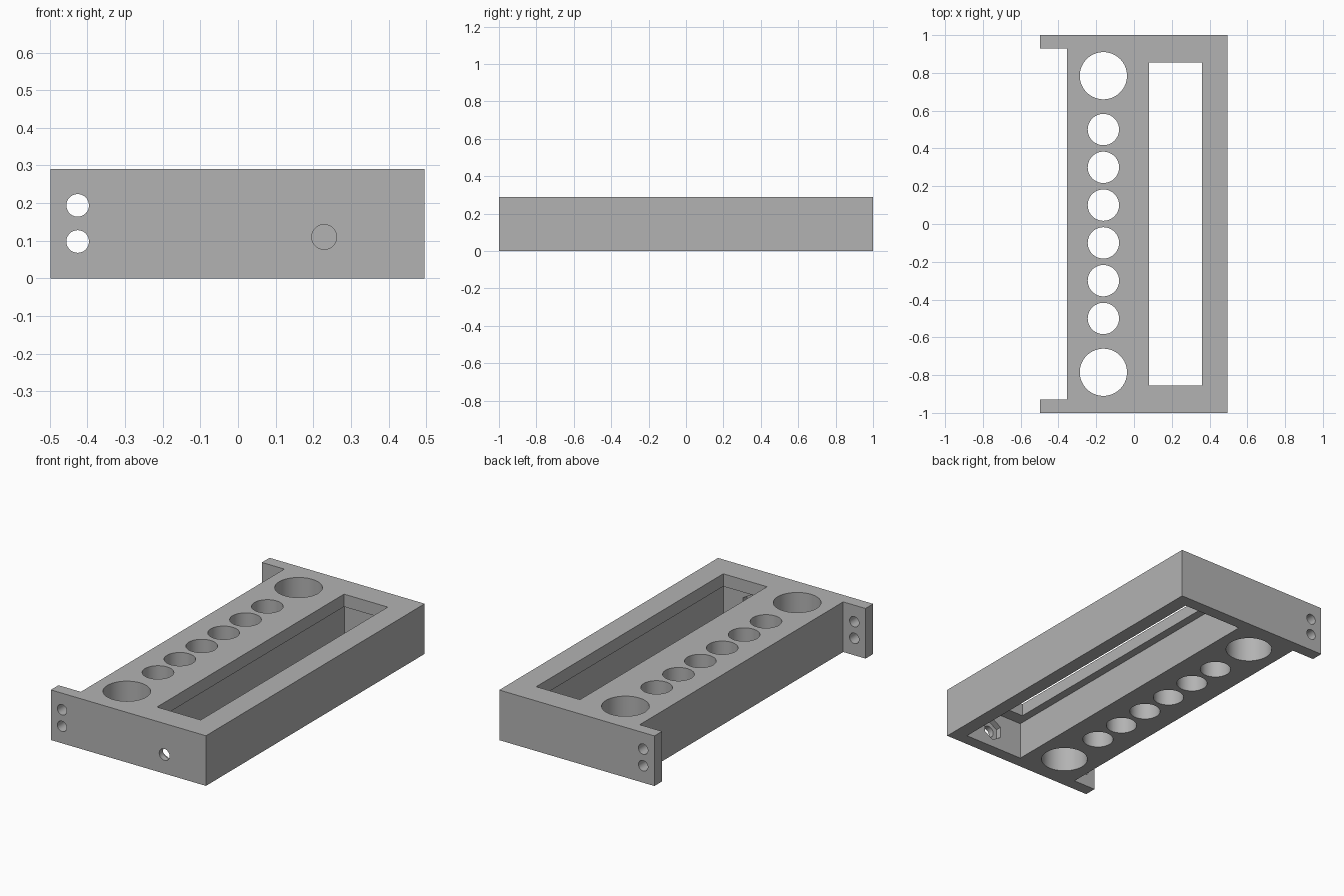
import bpy, bmesh, math
from mathutils import Matrix

cube = bpy.data.objects.get("Cube")
if cube:
    bpy.data.objects.remove(cube, do_unlink=True)

HEIGHT = 0.29
HALF_LEN = 1.0
WALL = 0.07                       # end wall and flange thickness
RIGHT, BODY, LEFT = -0.498, -0.355, 0.495

grey = bpy.data.materials.new("plain grey")
grey.use_nodes = True
colour = (0.45, 0.45, 0.45, 1)
grey.diffuse_color = colour
grey.node_tree.nodes["Principled BSDF"].inputs["Base Color"].default_value = colour


def add_object(name, bm):
    bmesh.ops.recalc_face_normals(bm, faces=bm.faces)
    mesh = bpy.data.meshes.new(name)
    bm.to_mesh(mesh)
    bm.free()
    mesh.materials.append(grey)
    obj = bpy.data.objects.new(name, mesh)
    bpy.context.collection.objects.link(obj)
    return obj


def box(name, x0, x1, y0, y1, z0, z1):
    bm = bmesh.new()
    bmesh.ops.create_cube(bm, size=1)
    for v in bm.verts:
        v.co = ((x0 + x1) / 2 + v.co.x * (x1 - x0),
                (y0 + y1) / 2 + v.co.y * (y1 - y0),
                (z0 + z1) / 2 + v.co.z * (z1 - z0))
    return add_object(name, bm)


def cylinder(name, centre, radius, depth, axis="Z", sides=64):
    bm = bmesh.new()
    turn = Matrix.Rotation(math.pi / 2, 4, "X") if axis == "Y" else Matrix()
    bmesh.ops.create_cone(bm, cap_ends=True, segments=sides, radius1=radius,
                          radius2=radius, depth=depth,
                          matrix=Matrix.Translation(centre) @ turn)
    return add_object(name, bm)


# Block with two mounting flanges, extruded from its plan outline
inner = HALF_LEN - WALL
outline = [(RIGHT, -HALF_LEN), (LEFT, -HALF_LEN), (LEFT, HALF_LEN), (RIGHT, HALF_LEN),
           (RIGHT, inner), (BODY, inner), (BODY, -inner), (RIGHT, -inner)]
bm = bmesh.new()
base = bm.faces.new([bm.verts.new((x, y, 0)) for x, y in outline])
top = bmesh.ops.extrude_face_region(bm, geom=[base], use_keep_orig=True)["geom"]
bmesh.ops.translate(bm, vec=(0, 0, HEIGHT),
                    verts=[g for g in top if isinstance(g, bmesh.types.BMVert)])
body = add_object("holder_body", bm)

# Wide cavity open below, and the narrower slot through the top plate
cutters = [
    box("cavity_cutter", 0.032, 0.412, -inner, inner, -0.1, 0.217),
    box("slot_cutter", 0.08, 0.36, -0.855, 0.855, 0.1, 0.4),
]

# Row of vertical holes: large at the ends, six small between
for side in (-1, 1):
    cutters.append(cylinder("large_hole_cutter", (-0.162, side * 0.785, 0.15), 0.125, 0.6))
    for y in (0.1, 0.3, 0.5):
        cutters.append(cylinder("small_hole_cutter", (-0.162, side * y, 0.15), 0.083, 0.6))
    # Two screw holes in each flange
    for z in (0.098, 0.194):
        cutters.append(cylinder("screw_hole_cutter", (-0.426, side * 0.965, z),
                                0.03, 0.2, "Y", 48))

# Front bolt hole with a hexagonal nut recess on the inside of the wall
cutters.append(cylinder("bolt_hole_cutter", (0.229, -0.965, 0.11), 0.033, 0.2, "Y", 48))
cutters.append(cylinder("nut_recess_cutter", (0.229, -0.915, 0.11), 0.065, 0.1, "Y", 6))

# Cut everything, then discard the cutters
bpy.context.view_layer.objects.active = body
for cutter in cutters:
    cutter.hide_render = True
    mod = body.modifiers.new("cut", "BOOLEAN")
    mod.operation = "DIFFERENCE"
    mod.solver = "EXACT"
    mod.object = cutter
    bpy.ops.object.modifier_apply(modifier=mod.name)
    bpy.data.objects.remove(cutter, do_unlink=True)

# Smooth hole walls, crisp edges elsewhere
bpy.ops.object.select_all(action="DESELECT")
body.select_set(True)
bpy.ops.object.shade_smooth_by_angle(angle=math.radians(30))
